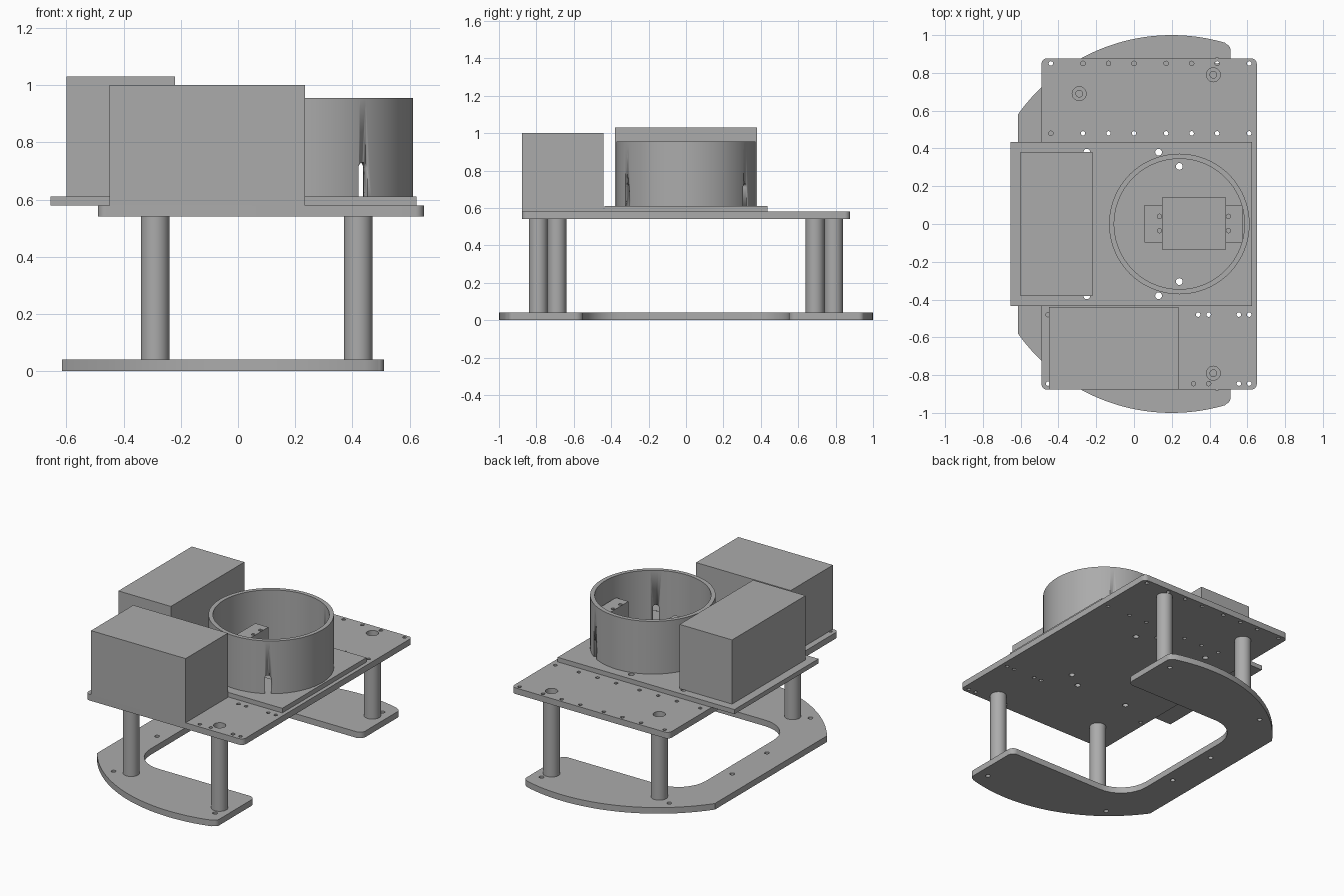
import bpy
from math import sin, cos, pi, radians, asin
from mathutils import Matrix, Vector

if "Cube" in bpy.data.objects:
    bpy.data.objects.remove(bpy.data.objects["Cube"])

GREY = (0.41, 0.41, 0.41, 1)
mat = bpy.data.materials.new("mid grey")
mat.use_nodes = True
mat.diffuse_color = GREY
mat.node_tree.nodes["Principled BSDF"].inputs["Base Color"].default_value = GREY


def arc(cx, cy, r, a0, a1, n):
    """Points along an arc, angles in radians."""
    return [(cx + r * cos(a0 + (a1 - a0) * i / n), cy + r * sin(a0 + (a1 - a0) * i / n))
            for i in range(n + 1)]


def circle(x, y, r, n=16):
    return arc(x, y, r, 0, 2 * pi, n)[:-1]


def rect(x0, x1, y0, y1):
    return [(x0, y0), (x1, y0), (x1, y1), (x0, y1)]


def rounded(corners, n=8):
    """Fillet a polygon given as (x, y, radius) corners."""
    out = []
    for i, (x, y, r) in enumerate(corners):
        p = Vector((x, y))
        a = (Vector(corners[i - 1][:2]) - p).normalized()
        b = (Vector(corners[(i + 1) % len(corners)][:2]) - p).normalized()
        if r == 0:
            out.append((x, y))
            continue
        half = a.angle(b) / 2
        reach = r / sin(half)
        c = p + (a + b).normalized() * reach
        start = p + a * reach * cos(half) - c
        turn = start.angle_signed(p + b * reach * cos(half) - c)
        for k in range(n + 1):
            q = c + Matrix.Rotation(-turn * k / n, 2) @ start
            out.append((q.x, q.y))
    return out


def extrude(name, loops, z0, z1):
    """Solid from an outer loop and hole loops, between two heights."""
    cu = bpy.data.curves.new(name, "CURVE")
    cu.dimensions = "2D"
    cu.fill_mode = "BOTH"
    cu.extrude = (z1 - z0) / 2
    for pts in loops:
        sp = cu.splines.new("POLY")
        sp.points.add(len(pts) - 1)
        for p, (x, y) in zip(sp.points, pts):
            p.co = (x, y, 0, 1)
        sp.use_cyclic_u = True
    tmp = bpy.data.objects.new(name + "_outline", cu)
    me = bpy.data.meshes.new_from_object(tmp)
    bpy.data.objects.remove(tmp)
    me.transform(Matrix.Translation((0, 0, (z0 + z1) / 2)))
    me.materials.clear()
    me.materials.append(mat)
    ob = bpy.data.objects.new(name, me)
    bpy.context.collection.objects.link(ob)
    bpy.ops.object.select_all(action="DESELECT")
    ob.select_set(True)
    bpy.context.view_layer.objects.active = ob
    bpy.ops.object.mode_set(mode="EDIT")
    bpy.ops.mesh.select_all(action="SELECT")
    bpy.ops.mesh.remove_doubles(threshold=0.0001)
    bpy.ops.mesh.normals_make_consistent(inside=False)
    bpy.ops.object.mode_set(mode="OBJECT")
    bpy.ops.object.shade_smooth_by_angle(angle=radians(30))
    return ob


POSTS = [(x, s * y) for x, y in ((-0.29, 0.69), (0.42, 0.79)) for s in (1, -1)]
RING_X = 0.24

# Base plate: a disc trimmed on two sides, with a bay open towards +x
LEFT, RIGHT, BAY = -0.615, 0.51, 0.55
a_right, a_left = asin((RIGHT - 0.03 - 0.2)), asin(0.2 - LEFT)
rim = arc(0.2, 0, 1, pi / 2 - a_right, pi / 2 + a_left, 32)
corner = [(RIGHT, BAY, 0.04), (RIGHT, 0.945, 0.03)]
upper = rounded([(-0.39, 0, 0), (-0.39, BAY, 0.2)] + corner + [(0.4, 0.98, 0)])[1:-1] + rim
base = upper + [(x, -y) for x, y in reversed(upper)]
base_holes = [circle(x, s * y, 0.015) for x, y in ((0.44, 0.865), (-0.39, 0.73), (-0.46, 0.18))
              for s in (1, -1)]
extrude("base_plate", [base] + base_holes, 0, 0.04)

# Hollow standoffs between the plates
for i, (x, y) in enumerate(POSTS):
    extrude(f"standoff_{i + 1}", [circle(x, y, 0.05, 32), circle(x, y, 0.018)], 0.04, 0.54)

# Deck plate with rows of screw holes and clearance over the standoffs
through = [(x, s * y) for x, y in ((RING_X, 0.305), (0.13, 0.38), (-0.25, 0.38)) for s in (1, -1)]
back_row = (-0.44, -0.27, -0.135, 0, 0.17, 0.305, 0.44, 0.61)
front_row = (-0.455, 0.395, 0.555, 0.61)
screws = [(x, y) for x in back_row for y in (0.48, 0.85)]
screws += [(x, y) for x in front_row for y in (-0.48, -0.845)] + [(0.34, -0.48), (0.315, -0.845)]
deck = rounded([(-0.49, -0.877, 0.03), (0.65, -0.877, 0.03), (0.65, 0.877, 0.03), (-0.49, 0.877, 0.03)])
extrude("deck_plate", [deck] + [circle(x, y, 0.012, 12) for x, y in screws]
        + [circle(x, y, 0.037, 24) for x, y in POSTS]
        + [circle(x, y, 0.018) for x, y in through], 0.54, 0.58)

# Mounting plate with a rectangular pocket
extrude("mounting_plate", [rect(-0.655, 0.625, -0.435, 0.435), rect(0.15, 0.485, -0.135, 0.14)]
        + [circle(x, y, 0.018) for x, y in through], 0.58, 0.61)

# Two plain equipment boxes
extrude("rear_box", [rect(-0.6, -0.22, -0.38, 0.38)], 0.61, 1.03)
extrude("front_box", [rect(-0.45, 0.235, -0.877, -0.44)], 0.58, 1.0)

# Support blocks inside the ring, each with two screw holes
for name, x0, x1, hx in (("inner_block", 0.055, 0.15, 0.135), ("outer_block", 0.485, 0.575, 0.5)):
    extrude(name, [rect(x0, x1, -0.097, 0.1)] + [circle(hx, y, 0.012, 12) for y in (-0.035, 0.04)],
            0.61, 0.81)

# Round housing with two round-topped slots
ring = extrude("round_housing", [circle(RING_X, 0, 0.372, 96), circle(RING_X, 0, 0.345, 96)], 0.61, 0.955)
slot = [(0.018, -0.05)] + arc(0, 0.102, 0.018, 0, pi, 10) + [(-0.018, -0.05)]
for s in (1, -1):
    cutter = extrude("slot_cutter", [slot], -0.05, 0.05)
    # stand the slot upright and push it out to the wall
    cutter.data.transform(Matrix.Translation((RING_X, 0, 0.61))
                          @ Matrix.Rotation(s * radians(58), 4, "Z")
                          @ Matrix.Translation((0.358, 0, 0))
                          @ Matrix.Rotation(pi / 2, 4, "Z") @ Matrix.Rotation(pi / 2, 4, "X"))
    cutter.hide_render = True
    cutter.hide_set(True)
    cut = ring.modifiers.new("slot", "BOOLEAN")
    cut.operation = "DIFFERENCE"
    cut.solver = "EXACT"
    cut.object = cutter
bpy.context.view_layer.objects.active = ring
ring.select_set(True)
for m in [m for m in ring.modifiers if m.type == "BOOLEAN"]:
    bpy.ops.object.modifier_apply(modifier=m.name)
for ob in [o for o in bpy.data.objects if o.name.startswith("slot_cutter")]:
    bpy.data.objects.remove(ob)
